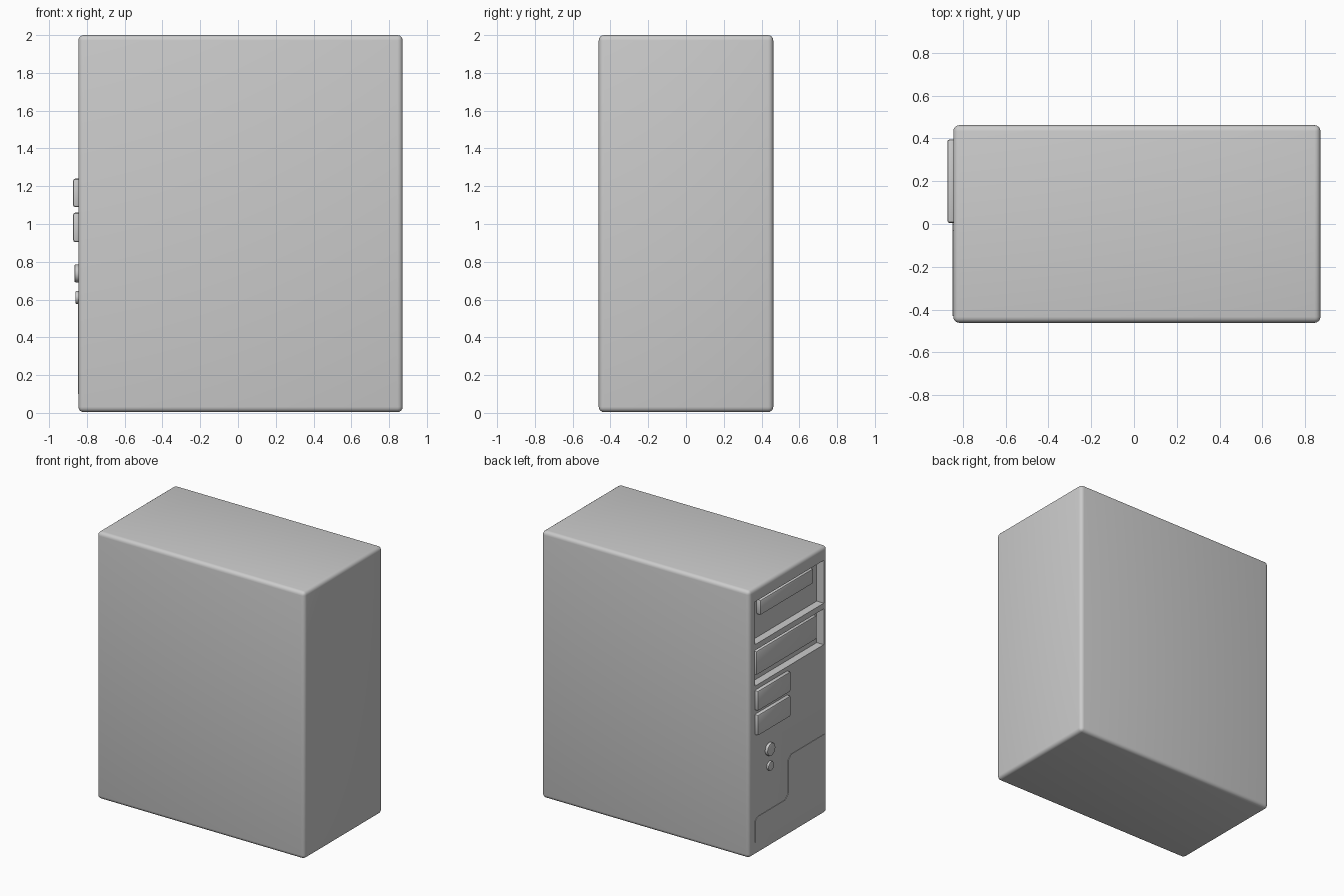
import bpy, bmesh, math
from mathutils import Matrix

if "Cube" in bpy.data.objects:
    bpy.data.objects.remove(bpy.data.objects["Cube"])

FRONT = -0.845          # x of the panel that carries the drives
FLOOR = FRONT + 0.058   # x of the bay floors


def finish(ob, bevel=0.0, segments=2):
    bpy.ops.object.select_all(action='DESELECT')
    ob.select_set(True)
    bpy.context.view_layer.objects.active = ob
    if bevel:
        m = ob.modifiers.new("bevel", 'BEVEL')
        m.width, m.segments, m.limit_method = bevel, segments, 'ANGLE'
        bpy.ops.object.modifier_apply(modifier=m.name)
    bpy.ops.object.shade_smooth_by_angle(angle=math.radians(30))
    return ob


def make(name, bm):
    bmesh.ops.recalc_face_normals(bm, faces=bm.faces)
    me = bpy.data.meshes.new(name)
    bm.to_mesh(me)
    bm.free()
    ob = bpy.data.objects.new(name, me)
    bpy.context.collection.objects.link(ob)
    return ob


def box(name, x, y, z, bevel=0.0, segments=2):
    bm = bmesh.new()
    bmesh.ops.create_cube(bm, size=1)
    for v in bm.verts:
        for i, (lo, hi) in enumerate((x, y, z)):
            v.co[i] = lo if v.co[i] < 0 else hi
    return finish(make(name, bm), bevel, segments)


def button(name, y, z, radius, height):
    bm = bmesh.new()
    rot = Matrix.Translation((FRONT - height / 2 + 0.005, y, z)) @ Matrix.Rotation(math.pi / 2, 4, 'Y')
    bmesh.ops.create_cone(bm, cap_ends=True, segments=32, radius1=radius, radius2=radius,
                          depth=height + 0.01, matrix=rot)
    return finish(make(name, bm), 0.006)


# Rounded case
case = box("case", (FRONT, 0.872), (-0.462, 0.462), (0.004, 2.0), 0.028, 4)

# Two drive bays cut into the front panel
for z in ((1.58, 1.90), (1.27, 1.537)):
    cutter = box("bay_cutter", (FRONT - 0.1, FLOOR), (-0.42, 0.39), z)
    cutter.hide_render = True
    m = case.modifiers.new("bay", 'BOOLEAN')
    m.operation, m.solver, m.object = 'DIFFERENCE', 'EXACT', cutter
    bpy.context.view_layer.objects.active = case
    bpy.ops.object.modifier_apply(modifier=m.name)
    bpy.data.objects.remove(cutter)
finish(case)

# Drives sitting inside the bays
box("upper_drive", (FRONT + 0.025, FLOOR + 0.01), (-0.34, 0.29), (1.752, 1.865), 0.012)
box("lower_drive", (FRONT + 0.02, FLOOR + 0.01), (-0.37, 0.345), (1.325, 1.505), 0.012)

# Small drive covers standing proud of the panel
for name, z in (("upper_cover", (1.09, 1.24)), ("lower_cover", (0.905, 1.06))):
    box(name, (-0.873, FRONT + 0.01), (0.005, 0.395), z, 0.011)

# Power and reset buttons
button("power_button", 0.225, 0.738, 0.047, 0.021)
button("reset_button", 0.22, 0.611, 0.034, 0.016)

# Thin stepped panel on the lower front
outline = [(0.39, 0.1), (0.39, 0.265), (0.36, 0.285), (0.04, 0.285), (0.0, 0.32),
           (0.0, 0.57), (-0.03, 0.60), (-0.43, 0.60), (-0.43, 0.1)]
bm = bmesh.new()
face = bm.faces.new([bm.verts.new((FRONT - 0.003, y, z)) for y, z in outline])
ext = bmesh.ops.extrude_face_region(bm, geom=[face])
for e in ext["geom"]:
    if isinstance(e, bmesh.types.BMVert):
        e.co.x += 0.01
finish(make("lower_panel", bm))
